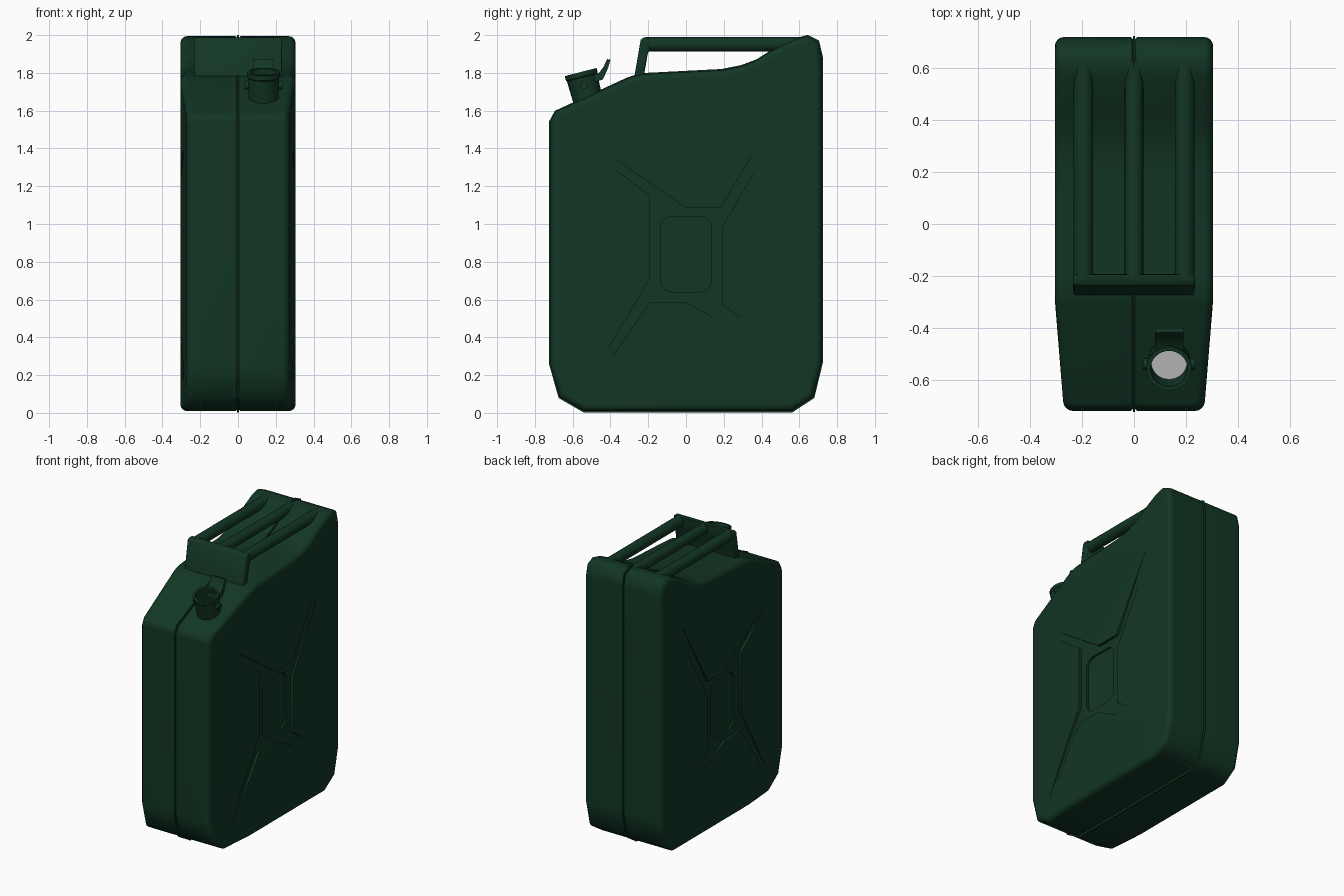
import bpy, bmesh, math
from mathutils import Vector, Matrix

if "Cube" in bpy.data.objects:
    bpy.data.objects.remove(bpy.data.objects["Cube"])

green = bpy.data.materials.new("dark_green")
green.diffuse_color = (0.006, 0.037, 0.018, 1)
green.use_nodes = True
green.node_tree.nodes["Principled BSDF"].inputs["Base Color"].default_value = green.diffuse_color


def finish(name, bm, mat=green):
    bmesh.ops.recalc_face_normals(bm, faces=bm.faces)
    me = bpy.data.meshes.new(name)
    bm.to_mesh(me)
    bm.free()
    ob = bpy.data.objects.new(name, me)
    bpy.context.collection.objects.link(ob)
    if mat:
        me.materials.append(mat)
    return ob


def smooth(ob, angle=50):
    bpy.ops.object.select_all(action='DESELECT')
    bpy.context.view_layer.objects.active = ob
    ob.select_set(True)
    bpy.ops.object.shade_smooth_by_angle(angle=math.radians(angle))


def prism(pts, x0, x1):
    """Extrude a closed (y, z) outline from x0 to x1."""
    bm = bmesh.new()
    f = bm.faces.new([bm.verts.new((x0, y, z)) for y, z in pts])
    r = bmesh.ops.extrude_face_region(bm, geom=[f])
    vs = [v for v in r["geom"] if isinstance(v, bmesh.types.BMVert)]
    bmesh.ops.translate(bm, verts=vs, vec=(x1 - x0, 0, 0))
    bmesh.ops.recalc_face_normals(bm, faces=bm.faces)
    return bm


def tube(name, a, b, r, n=20):
    """Solid round bar between two points."""
    a, b = Vector(a), Vector(b)
    d = b - a
    m = Matrix.Translation((a + b) / 2) @ d.to_track_quat('Z', 'Y').to_matrix().to_4x4()
    bm = bmesh.new()
    bmesh.ops.create_cone(bm, cap_ends=True, segments=n, radius1=r, radius2=r,
                          depth=d.length, matrix=m)
    ob = finish(name, bm)
    smooth(ob)
    return ob


def cut(ob, cutter):
    mod = ob.modifiers.new("cut", 'BOOLEAN')
    mod.object, mod.operation, mod.solver = cutter, 'DIFFERENCE', 'EXACT'
    bpy.context.view_layer.objects.active = ob
    bpy.ops.object.modifier_apply(modifier="cut")
    bpy.data.objects.remove(cutter)


# Can body: side outline, flank tapers inward towards the front
W, BEND = 0.305, -0.29
outline = [(-0.72, 0.26), (-0.67, 0.085), (-0.54, 0.01), (0.56, 0.01), (0.675, 0.085),
           (0.72, 0.27), (0.72, 1.88), (0.70, 1.965), (0.64, 1.994), (0.57, 1.975),
           (0.45, 1.915), (0.37, 1.865), (0.29, 1.835), (0.19, 1.815), (-0.2, 1.795),
           (-0.25, 1.79), (-0.31, 1.77), (-0.69, 1.595), (-0.72, 1.54)]


def flank(y):
    return W - 0.035 * max(0, BEND - y) / 0.43


bm = prism(outline, 0.003, W)
bmesh.ops.bisect_plane(bm, geom=bm.verts[:] + bm.edges[:] + bm.faces[:],
                       plane_co=(0, BEND, 0), plane_no=(0, 1, 0))
for v in bm.verts:
    if v.co.x > 0.1:
        v.co.x = flank(v.co.y)


def rim(outer):
    return [e for e in bm.edges if e.calc_face_angle(0) > 1.0
            and all((v.co.x > 0.1) == outer for v in e.verts)]


bmesh.ops.bevel(bm, geom=rim(True), offset=0.035, segments=4, profile=0.5, affect='EDGES')
bmesh.ops.bevel(bm, geom=rim(False), offset=0.01, segments=1, profile=0.5, affect='EDGES')
body = finish("can_body", bm)

# Pressed X recess: inner start, two fading tips, inner end for each arm
arms = [((-0.19, 1.15), (-0.47, 1.36), (-0.47, 1.41), (0, 1.085)),
        ((0.185, 1.085), (0.50, 1.62), (0.50, 1.515), (0.19, 0.98)),
        ((0.19, 0.575), (0.37, 0.45), (0.27, 0.44), (0, 0.585)),
        ((-0.19, 0.585), (-0.49, 0.156), (-0.52, 0.16), (-0.19, 0.71))]
bm = bmesh.new()
low, high, hub = [], [], []
for arm in arms:
    vs = [bm.verts.new((flank(y) + 0.001 if i in (1, 2) else W - 0.018, y, z))
          for i, (y, z) in enumerate(arm)]
    bm.faces.new(vs)
    hub += [vs[0], vs[3]]
    low += vs
    high += [bm.verts.new((0.4, y, z)) for y, z in arm]
bm.faces.new(hub)
bm.faces.new(high)
for i in range(len(low)):
    j = (i + 1) % len(low)
    bm.faces.new((low[i], low[j], high[j], high[i]))
cut(body, finish("x_cutter", bm, None))

# Rounded panel pressed in at the centre of the X
panel = []
for k, (sy, sz) in enumerate([(1, 1), (-1, 1), (-1, -1), (1, -1)]):
    for i in range(6):
        t = math.radians(90 * k + 18 * i)
        panel.append((sy * 0.075 + 0.06 * math.cos(t), 0.84 + sz * 0.14 + 0.06 * math.sin(t)))
cut(body, finish("panel_cutter", prism(panel, W - 0.032, 0.4), None))
smooth(body)
mir = body.modifiers.new("mirror", 'MIRROR')
mir.use_mirror_merge = False
body.modifiers.new("normals", 'WEIGHTED_NORMAL').keep_sharp = True

# Weld seam between the two halves
seam = [(y * 1.006, 1 + (z - 1) * 1.007) for y, z in outline]
finish("weld_seam", prism(seam, -0.004, 0.004))

# Handle: three bars and a leaning front plate
for name, x, r in (("left", -0.195, 0.038), ("middle", 0, 0.036), ("right", 0.195, 0.038)):
    tube("handle_bar_" + name, (x, -0.215, 1.951), (x, 0.63, 1.951), r)
plate = [(-0.275, 1.77), (-0.24, 1.975), (-0.228, 1.987), (-0.195, 1.987),
         (-0.193, 1.925), (-0.203, 1.90), (-0.225, 1.77)]
bm = prism(plate, -0.234, 0.234)
ends = [e for e in bm.edges if abs(e.verts[0].co.x - e.verts[1].co.x) < 1e-5]
bmesh.ops.bevel(bm, geom=ends, offset=0.009, segments=2, profile=0.5, affect='EDGES')
smooth(finish("handle_front_plate", bm))

# Open spout, tilted forward
SX = 0.135
place = Matrix.Translation((SX, -0.515, 1.64)) @ Matrix.Rotation(math.radians(14.5), 4, 'X')
bm = bmesh.new()
ring = [bm.verts.new((r, 0, h)) for r, h in
        [(0.078, 0), (0.083, 0.14), (0.087, 0.145), (0.087, 0.17), (0.071, 0.17), (0.069, 0.03)]]
edges = [bm.edges.new(p) for p in zip(ring, ring[1:])]
bmesh.ops.spin(bm, geom=ring + edges, axis=(0, 0, 1), cent=(0, 0, 0),
               steps=32, angle=math.tau)
bmesh.ops.remove_doubles(bm, verts=bm.verts, dist=1e-4)
bm.transform(place)
smooth(finish("spout", bm), 35)

# Grey disc inside the spout
bm = bmesh.new()
bmesh.ops.create_circle(bm, cap_ends=True, segments=32, radius=0.07,
                        matrix=place @ Matrix.Translation((0, 0, 0.065)))
disc = finish("spout_inner_disc", bm, None)
if disc.data.polygons[0].normal.z < 0:
    disc.data.flip_normals()

# Hinge pins either side of the spout, and the latch lever behind it
for side, s in (("left", -1), ("right", 1)):
    tube("spout_pin_" + side, (SX + s * 0.075, -0.54, 1.735), (SX + s * 0.1, -0.54, 1.735), 0.022, 12)
lever = [(-0.49, 1.75), (-0.44, 1.765), (-0.413, 1.825), (-0.40, 1.87), (-0.418, 1.873),
         (-0.435, 1.835), (-0.46, 1.80), (-0.49, 1.79)]
smooth(finish("spout_lever", prism(lever, SX - 0.055, SX + 0.055)))
